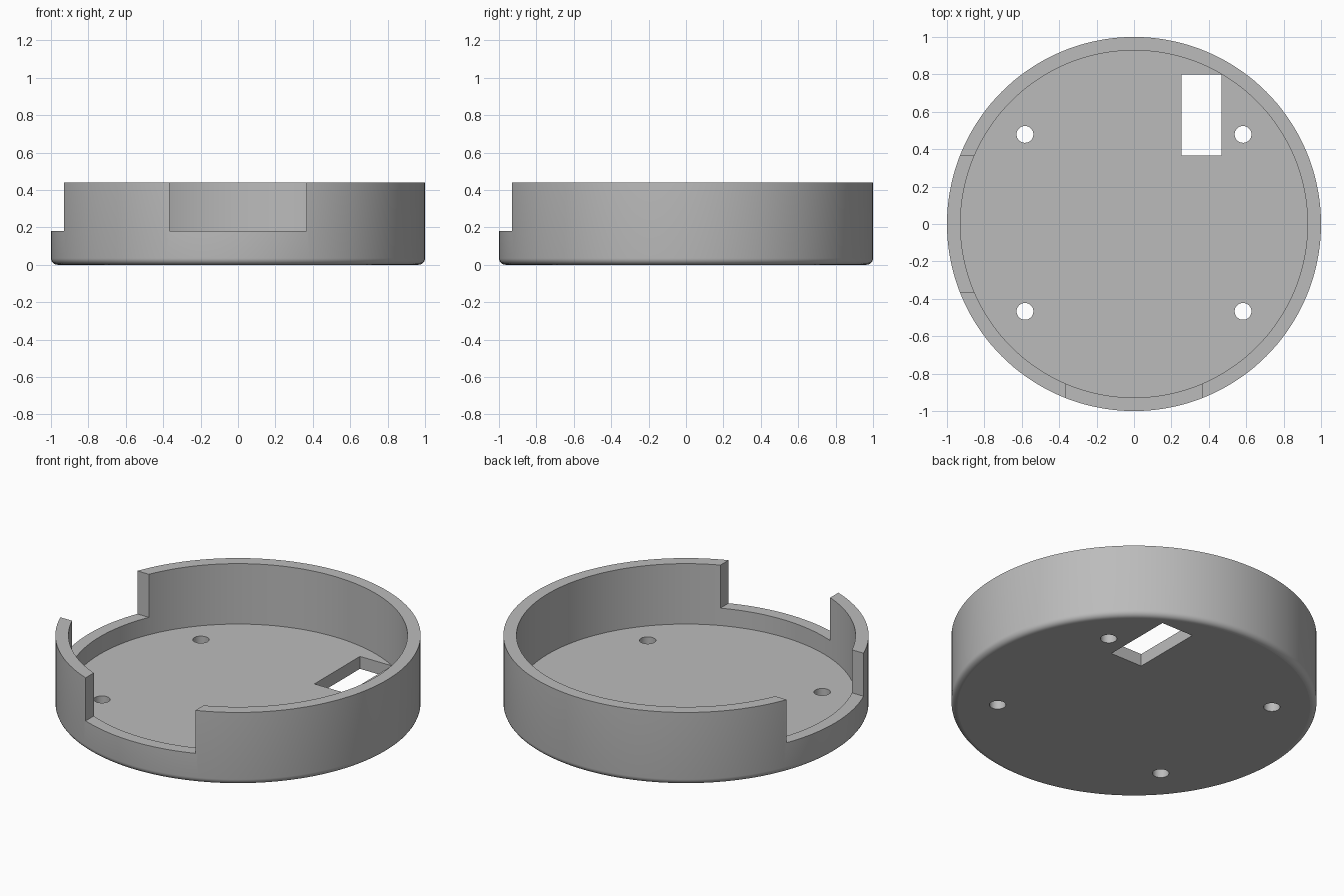
import bpy, bmesh
from math import pi, sin, cos, radians
from mathutils import Matrix, Vector

cube = bpy.data.objects.get("Cube")
if cube:
    bpy.data.objects.remove(cube, do_unlink=True)

HEIGHT, FLOOR, INNER, FILLET = 0.44, 0.075, 0.928, 0.035
NOTCH_Z, NOTCH_HALF = 0.18, 0.367

grey = bpy.data.materials.new("plain grey")
grey.use_nodes = True
grey.diffuse_color = (0.5, 0.5, 0.5, 1)
grey.node_tree.nodes["Principled BSDF"].inputs["Base Color"].default_value = (0.5, 0.5, 0.5, 1)


def make_object(name, bm):
    bmesh.ops.recalc_face_normals(bm, faces=bm.faces)
    mesh = bpy.data.meshes.new(name)
    bm.to_mesh(mesh)
    bm.free()
    mesh.materials.append(grey)
    obj = bpy.data.objects.new(name, mesh)
    bpy.context.collection.objects.link(obj)
    return obj


def lathe(name, profile, steps):
    bm = bmesh.new()
    verts = [bm.verts.new((r, 0, z)) for r, z in profile]
    edges = [bm.edges.new(pair) for pair in zip(verts, verts[1:])]
    bmesh.ops.spin(bm, geom=verts + edges, cent=(0, 0, 0), axis=(0, 0, 1),
                   angle=2 * pi, steps=steps, use_duplicate=False)
    bmesh.ops.remove_doubles(bm, verts=bm.verts, dist=1e-5)
    # merge the flat discs into single faces
    bmesh.ops.dissolve_limit(bm, angle_limit=radians(0.2), verts=bm.verts, edges=bm.edges)
    return make_object(name, bm)


def box_cutter(name, low, high):
    low, high = Vector(low), Vector(high)
    bm = bmesh.new()
    bmesh.ops.create_cube(bm, size=1, matrix=Matrix.Translation((low + high) / 2)
                          @ Matrix.Diagonal((high - low).to_4d()))
    return make_object(name, bm)


def hole_cutter(name, x, y, radius):
    bm = bmesh.new()
    bmesh.ops.create_cone(bm, cap_ends=True, segments=32, radius1=radius, radius2=radius,
                          depth=0.4, matrix=Matrix.Translation((x, y, 0)))
    return make_object(name, bm)


# Round tray with a filleted bottom edge
fillet = [(1 - FILLET + FILLET * sin(a), FILLET - FILLET * cos(a))
          for a in (i * pi / 12 for i in range(7))]
tray = lathe("round_tray", [(0, 0)] + fillet +
             [(1, HEIGHT), (INNER, HEIGHT), (INNER, FLOOR), (0, FLOOR)], 144)

# Wall notches at the front and the right, cable slot, screw holes
cutters = [
    box_cutter("front_notch_cutter", (-NOTCH_HALF, -1.2, NOTCH_Z), (NOTCH_HALF, -0.5, 0.6)),
    box_cutter("right_notch_cutter", (-1.2, -NOTCH_HALF, NOTCH_Z), (-0.5, NOTCH_HALF, 0.6)),
    box_cutter("slot_cutter", (0.255, 0.365, -0.2), (0.468, 0.8, 0.2)),
]
for x in (-0.583, 0.583):
    for y in (-0.467, 0.479):
        cutters.append(hole_cutter("screw_hole_cutter", x, y, 0.045))

for cutter in cutters:
    cutter.hide_render = True
    cut = tray.modifiers.new(cutter.name, 'BOOLEAN')
    cut.operation = 'DIFFERENCE'
    cut.solver = 'EXACT'
    cut.object = cutter

# Bake the cuts and drop the helpers
bpy.context.view_layer.update()
graph = bpy.context.evaluated_depsgraph_get()
result = bpy.data.meshes.new_from_object(tray.evaluated_get(graph))
tray.modifiers.clear()
tray.data = result
for cutter in cutters:
    bpy.data.objects.remove(cutter, do_unlink=True)
result.materials.clear()
result.materials.append(grey)

# Smooth walls, flat horizontal faces
bpy.ops.object.select_all(action='DESELECT')
tray.select_set(True)
bpy.context.view_layer.objects.active = tray
bpy.ops.object.shade_smooth_by_angle(angle=radians(30))
for face in tray.data.polygons:
    face.material_index = 0
    if abs(face.normal.z) > 0.999:
        face.use_smooth = False
